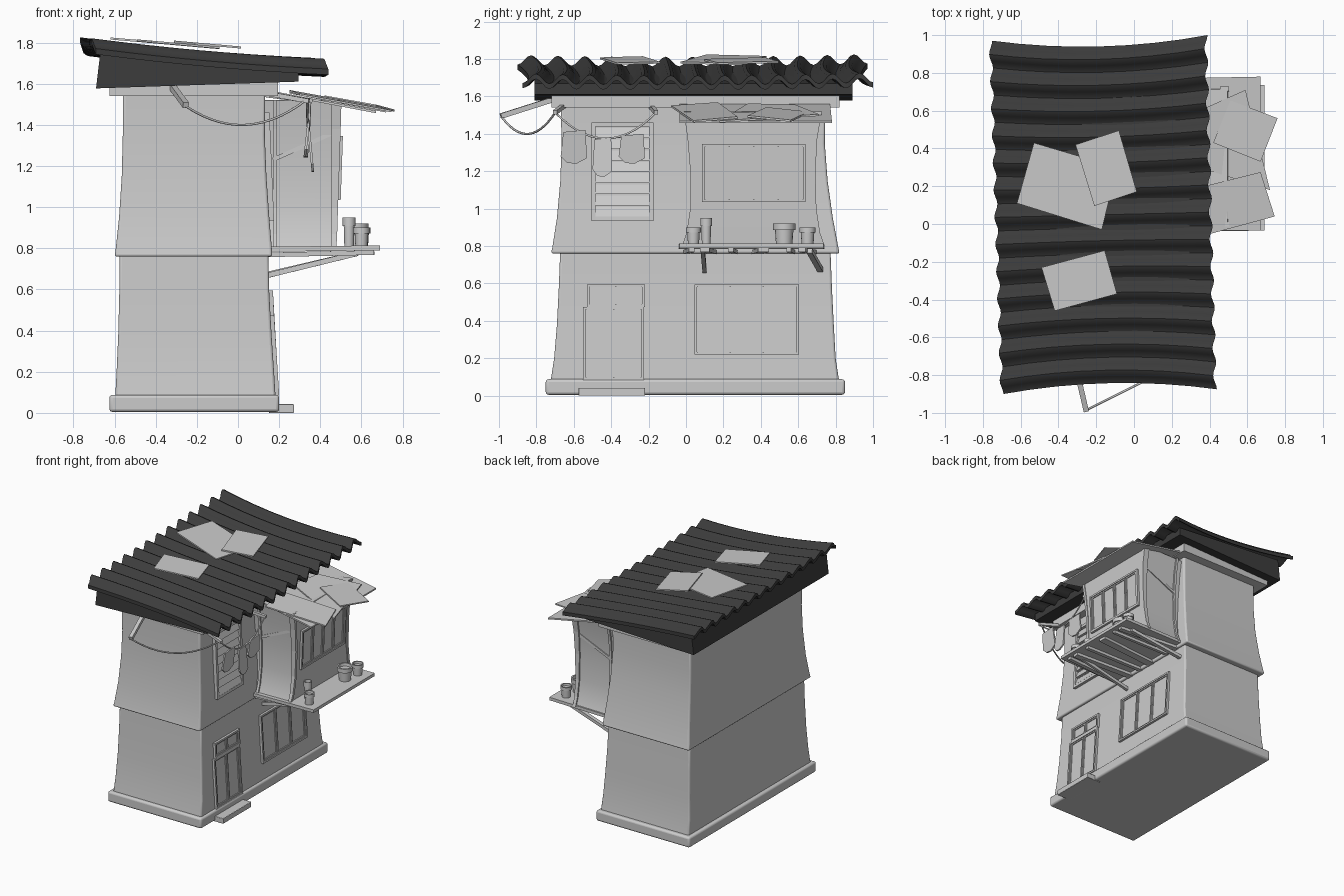
import bpy, bmesh, math
from mathutils import Vector

if "Cube" in bpy.data.objects:
    bpy.data.objects.remove(bpy.data.objects["Cube"])

dark = bpy.data.materials.new("dark_roofing")
dark.diffuse_color = (0.045, 0.045, 0.045, 1)
dark.use_nodes = True
dark.node_tree.nodes["Principled BSDF"].inputs["Base Color"].default_value = dark.diffuse_color

BOX = [(3, 2, 1, 0), (4, 5, 6, 7), (0, 1, 5, 4), (1, 2, 6, 5), (2, 3, 7, 6), (3, 0, 4, 7)]


def mesh(name, verts, faces, bevel=0, smooth=False, mat=None):
    me = bpy.data.meshes.new(name)
    me.from_pydata([tuple(v) for v in verts], [], faces)
    bm = bmesh.new()
    bm.from_mesh(me)
    bmesh.ops.recalc_face_normals(bm, faces=bm.faces)
    bm.to_mesh(me)
    bm.free()
    ob = bpy.data.objects.new(name, me)
    bpy.context.collection.objects.link(ob)
    if mat:
        me.materials.append(mat)
    if bevel:
        m = ob.modifiers.new("bevel", 'BEVEL')
        m.width, m.segments, m.limit_method = bevel, 3, 'ANGLE'
        m.angle_limit = math.radians(50)
    if smooth:
        bpy.context.view_layer.objects.active = ob
        ob.select_set(True)
        bpy.ops.object.shade_smooth_by_angle(angle=math.radians(40))
        ob.select_set(False)
    return ob


def boxes(name, corner_sets, **kw):
    verts = [v for c in corner_sets for v in c]
    faces = [tuple(i + 8 * k for i in f) for k in range(len(corner_sets)) for f in BOX]
    return mesh(name, verts, faces, **kw)


def block(x0, x1, y0, y1, z0, z1):
    return [(x, y, z) for z in (z0, z1) for x, y in ((x0, y0), (x1, y0), (x1, y1), (x0, y1))]


def beam(p, q, w, h):
    p, q = Vector(p), Vector(q)
    d = (q - p).normalized()
    s = d.cross(Vector((0, 0, 1))).normalized()
    u = s.cross(d)
    return [e + s * a * w / 2 + u * b * h / 2 for e in (p, q)
            for a, b in ((-1, -1), (1, -1), (1, 1), (-1, 1))]


def sheet(pts, zf, t):
    return [(x, y, zf(x, y) + o) for o in (0, t) for x, y in pts]


def lerp_rings(rings, z):
    for a, b in zip(rings, rings[1:]):
        if z <= b[0]:
            break
    f = (z - a[0]) / (b[0] - a[0])
    return [p + (q - p) * f for p, q in zip(a, b)]


def loft(name, rings, bevel):
    verts = [(x, y, z) for z, x0, x1, y0, y1 in rings
             for x, y in ((x0, y0), (x1, y0), (x1, y1), (x0, y1))]
    n = len(rings)
    faces = [(4*k+i, 4*k+(i+1) % 4, 4*k+4+(i+1) % 4, 4*k+4+i) for k in range(n-1) for i in range(4)]
    faces += [(3, 2, 1, 0), tuple(range(4*n-4, 4*n))]
    return mesh(name, verts, faces, bevel=bevel, smooth=True)


# flared storeys: (z, x0, x1, y0, y1)
lower = [(0.07, -0.597, 0.183, -0.725, 0.82), (0.2, -0.59, 0.175, -0.705, 0.80),
         (0.38, -0.582, 0.163, -0.69, 0.79), (0.58, -0.577, 0.152, -0.68, 0.78),
         (0.79, -0.575, 0.147, -0.672, 0.772)]
upper = [(0.76, -0.60, 0.167, -0.722, 0.822), (0.79, -0.595, 0.165, -0.715, 0.815),
         (0.95, -0.578, 0.152, -0.69, 0.785), (1.15, -0.565, 0.138, -0.672, 0.757),
         (1.35, -0.56, 0.13, -0.665, 0.742), (1.56, -0.56, 0.132, -0.67, 0.745)]
bay = [(0.8, 0.1, 0.472, -0.01, 0.73), (0.87, 0.1, 0.476, 0.015, 0.705),
       (1.0, 0.1, 0.48, 0.035, 0.685), (1.2, 0.1, 0.487, 0.035, 0.68),
       (1.38, 0.1, 0.493, 0.02, 0.69), (1.52, 0.1, 0.497, 0.0, 0.715)]
boxes("plinth", [block(-0.625, 0.2, -0.75, 0.85, 0.005, 0.088)], bevel=0.015, smooth=True)
boxes("door_step", [block(0.15, 0.272, -0.575, -0.22, 0, 0.042)], bevel=0.004)
loft("lower_walls", lower, 0.012)
loft("upper_walls", upper, 0.012)
boxes("wall_cap", [block(-0.625, 0.195, -0.72, 0.82, 1.54, 1.605)])
loft("bay_walls", bay, 0.004)

# raised corner strips on both sides of the bay
strips = []
for side, s in ((3, -1), (4, 1)):
    for a, b in zip(bay, bay[1:]):
        for x0 in (0.17, 0.455):
            c = []
            for r in (a, b):
                y0, y1 = r[side] - 0.01 * s, r[side] + 0.012 * s
                x1 = x0 + 0.02 if x0 < 0.4 else r[2] + 0.006
                c += [(x0, y0, r[0]), (x1, y0, r[0]), (x1, y1, r[0]), (x0, y1, r[0])]
            strips.append(c)
    strips.append(beam((0.17, bay[3][side], 1.23), (0.46, bay[3][side], 1.36), 0.025, 0.02))
boxes("bay_corner_posts", strips)


# joinery that follows the leaning wall faces
def plate(rings, y0, y1, z0, z1, t, skew=0):
    out = []
    for z in (z0, z1):
        x = lerp_rings(rings, z)[2]
        o = skew * (z - z0)
        out += [(x - 0.01, y0 + o, z), (x + t, y0 + o, z), (x + t, y1, z), (x - 0.01, y1, z)]
    return out


def frame(rings, y0, y1, z0, z1, w, t):
    return [plate(rings, y0, y0 + w, z0, z1, t), plate(rings, y1 - w, y1, z0, z1, t),
            plate(rings, y0 + w, y1 - w, z0, z0 + w, t), plate(rings, y0 + w, y1 - w, z1 - w, z1, t)]


def window(name, rings, y0, y1, z0, z1, cols, w=0.014, extra=()):
    parts = frame(rings, y0, y1, z0, z1, w, 0.018) + list(extra)
    step = (y1 - y0 - 2 * w) / cols
    for i in range(cols):
        a = y0 + w + i * step
        parts += frame(rings, a + 0.004, a + step - 0.004, z0 + w, z1 - w, 0.01, 0.012)
        parts.append(plate(rings, a, a + step, z0 + w, z1 - w, 0.005))
    return boxes(name, parts)


window("ground_window", lower, 0.045, 0.605, 0.22, 0.595, 3)
window("bay_window", bay, 0.085, 0.64, 1.035, 1.345, 4)
window("door_leaves", lower, -0.55, -0.225, 0.085, 0.475, 2)
window("door_transom", lower, -0.53, -0.22, 0.475, 0.595, 2)

slats = frame(upper, -0.505, -0.175, 0.935, 1.46, 0.022, 0.022)
for i in range(8):
    z = 0.96 + i * 0.06
    x = lerp_rings(upper, z)[2]
    slats.append([(x - .005, -.49, z), (x + .022, -.49, z - .002), (x + .022, -.19, z - .002),
                  (x - .005, -.19, z), (x - .005, -.49, z + .05), (x + .003, -.49, z + .05),
                  (x + .003, -.19, z + .05), (x - .005, -.19, z + .05)])
boxes("louvred_window", slats)


# corrugated roof with pinched long outline, drawn as one solid sheet
def roof_z(x):
    return 1.825 - 0.088 * (x + 0.75)


NU, NV, WAVES = 8, 104, 13
verts = []
for layer in (0, -0.028):
    for j in range(NV + 1):
        v = j / NV
        for i in range(NU + 1):
            u = i / NU
            x = (-0.70 + 1.13 * u) * (1 - v) + (-0.76 + 1.14 * u) * v
            x += 0.009 * math.cos(v * WAVES * math.tau)
            pinch = 0.045 * (1 - (2 * u - 1) ** 2)
            y = (-0.9 + 0.025 * u + pinch) * (1 - v) + (0.97 + 0.03 * u - pinch) * v
            z = roof_z(x) - 0.028 + 0.025 * math.cos((v * WAVES + 0.5) * math.tau)
            z += 0.012 * ((2 * v - 1) ** 2 - 0.7) - 0.012 * (1 - (2 * u - 1) ** 2)
            verts.append((x, y, z + layer))
R = NU + 1
N = R * (NV + 1)
faces = []
for j in range(NV):
    for i in range(NU):
        a = j * R + i
        faces += [(a, a+1, a+R+1, a+R), (N+a+R, N+a+R+1, N+a+1, N+a)]
    for a in (j * R, j * R + NU):
        faces.append((a, a + R, N + a + R, N + a))
for a0 in (0, NV * R):
    faces += [(a0 + i, a0 + i + 1, N + a0 + i + 1, N + a0 + i) for i in range(NU)]
mesh("corrugated_roof", verts, faces, smooth=True, mat=dark)

boxes("roof_wedge", [[(-0.69, -0.81, 1.577), (0.295, -0.81, 1.61), (0.295, 0.89, 1.61), (-0.69, 0.89, 1.577),
                      (-0.67, -0.81, 1.745), (0.295, -0.81, 1.67), (0.295, 0.89, 1.67), (-0.67, 0.89, 1.745)]],
      mat=dark)

# loose patch sheets on the roof
boxes("roof_patches", [
    sheet([(-0.62, 0.11), (-0.17, -0.03), (-0.09, 0.30), (-0.53, 0.43)], lambda x, y: roof_z(x) + 0.001, 0.01),
    sheet([(-0.21, 0.095), (0.015, 0.17), (-0.08, 0.495), (-0.31, 0.42)], lambda x, y: roof_z(x) + 0.013, 0.01),
    sheet([(-0.42, -0.46), (-0.09, -0.37), (-0.155, -0.14), (-0.49, -0.23)], lambda x, y: roof_z(x) + 0.003, 0.01)])


# bay awning made from overlapping sheets
def awn(lift, tilt=0):
    return lambda x, y: 1.562 - 0.19 * (x - 0.19) + lift + tilt * (y - 0.35)


boxes("awning_sheets", [
    sheet([(0.17, -0.035), (0.67, -0.035), (0.67, 0.78), (0.17, 0.77)], awn(-0.014), 0.012),
    sheet([(0.25, 0.33), (0.72, 0.18), (0.59, 0.71), (0.3, 0.58)], awn(0.002, 0.02), 0.01),
    sheet([(0.42, 0.43), (0.67, 0.33), (0.76, 0.56), (0.51, 0.655)], awn(0.017, -0.03), 0.01),
    sheet([(0.3, -0.08), (0.745, 0.04), (0.67, 0.275), (0.25, 0.17)], awn(0.014, 0.03), 0.01)])

# balcony deck, joists and struts
boxes("balcony_deck", [[(x, y, (0.783 if x < 0.3 else 0.79) + o) for o in (0, 0.024)
                        for x, y in ((0.12, -0.04), (0.69, -0.035), (0.69, 0.735), (0.12, 0.74))]])
boxes("deck_joists", [beam((0.14, a, 0.768), (0.66, b, 0.779), w, 0.022) for a, b, w in
                      ((0.0, 0.03, 0.03), (0.14, 0.1, 0.05), (0.26, 0.24, 0.03),
                       (0.38, 0.415, 0.06), (0.57, 0.55, 0.025), (0.68, 0.62, 0.04))])
boxes("deck_struts", [beam((0.13, 0.1, 0.665), (0.58, 0.09, 0.775), 0.022, 0.025),
                      beam((0.13, 0.72, 0.67), (0.58, 0.66, 0.775), 0.03, 0.025)])


# plant pots turned from a profile
def pot(name, x, y, r, h):
    prof = [(0.0, 0), (0.8, 0), (0.9, 0.7), (1.08, 0.7), (1.08, 1), (0.85, 1), (0.8, 0.8), (0.0, 0.8)]
    n = 16
    vs = [(x + r * p * math.cos(k * math.tau / n), y + r * p * math.sin(k * math.tau / n), 0.81 + h * q)
          for p, q in prof[1:-1] for k in range(n)]
    fs = [(j*n+k, j*n+(k+1) % n, j*n+n+(k+1) % n, j*n+n+k) for j in range(5) for k in range(n)]
    fs += [tuple(range(n))[::-1], tuple(range(5 * n, 6 * n))]
    mesh(name, vs, fs, smooth=True)


for i, p in enumerate([(0.60, 0.04, 0.037, 0.09), (0.54, 0.108, 0.029, 0.14),
                       (0.575, 0.525, 0.055, 0.11), (0.60, 0.65, 0.04, 0.09)]):
    pot(f"plant_pot_{i + 1}", *p)


# washing line: poles, sagging ropes, hanging cloths
boxes("line_poles", [beam((-0.33, -0.66, 1.60), (-0.253, -0.99, 1.495), 0.028, 0.028),
                     beam((0.1, -0.64, 1.56), (0.345, -0.70, 1.515), 0.022, 0.022),
                     beam((0.1, -0.19, 1.55), (0.36, -0.16, 1.515), 0.022, 0.022)])


def rope(name, a, b, sag):
    cu = bpy.data.curves.new(name, 'CURVE')
    cu.dimensions, cu.bevel_depth, cu.bevel_resolution = '3D', 0.006, 1
    cu.use_fill_caps = True
    sp = cu.splines.new('POLY')
    sp.points.add(14)
    for i, p in enumerate(sp.points):
        t = i / 14
        q = Vector(a).lerp(Vector(b), t) - Vector((0, 0, sag * 4 * t * (1 - t)))
        p.co = (*q, 1)
    bpy.context.collection.objects.link(bpy.data.objects.new(name, cu))


rope("front_rope", (-0.253, -0.985, 1.49), (0.33, -0.695, 1.52), 0.105)
rope("side_rope", (0.335, -0.70, 1.515), (0.35, -0.16, 1.515), 0.14)

for i, (y0, y1, z0, z1, lean) in enumerate([(-0.67, -0.53, 1.24, 1.42, -0.02),
                                            (-0.50, -0.395, 1.17, 1.38, 0.02),
                                            (-0.36, -0.22, 1.24, 1.40, -0.01)]):
    w = y1 - y0
    prof = [(y0 + w * .1, z1 - 0.01), (y0, z0 + 0.04), (y0 + w * .25, z0 + 0.005), (y0 + w * .6, z0),
            (y1, z0 + 0.03), (y1 - w * .05, z1)]
    vs = [(0.338 + o + lean * (z1 - z) / (z1 - z0), y, z) for o in (0, 0.012) for y, z in prof]
    fs = [tuple(range(6)), tuple(range(6, 12))] + [(k, (k+1) % 6, 6 + (k+1) % 6, 6 + k) for k in range(6)]
    mesh(f"hanging_cloth_{i + 1}", vs, fs)
